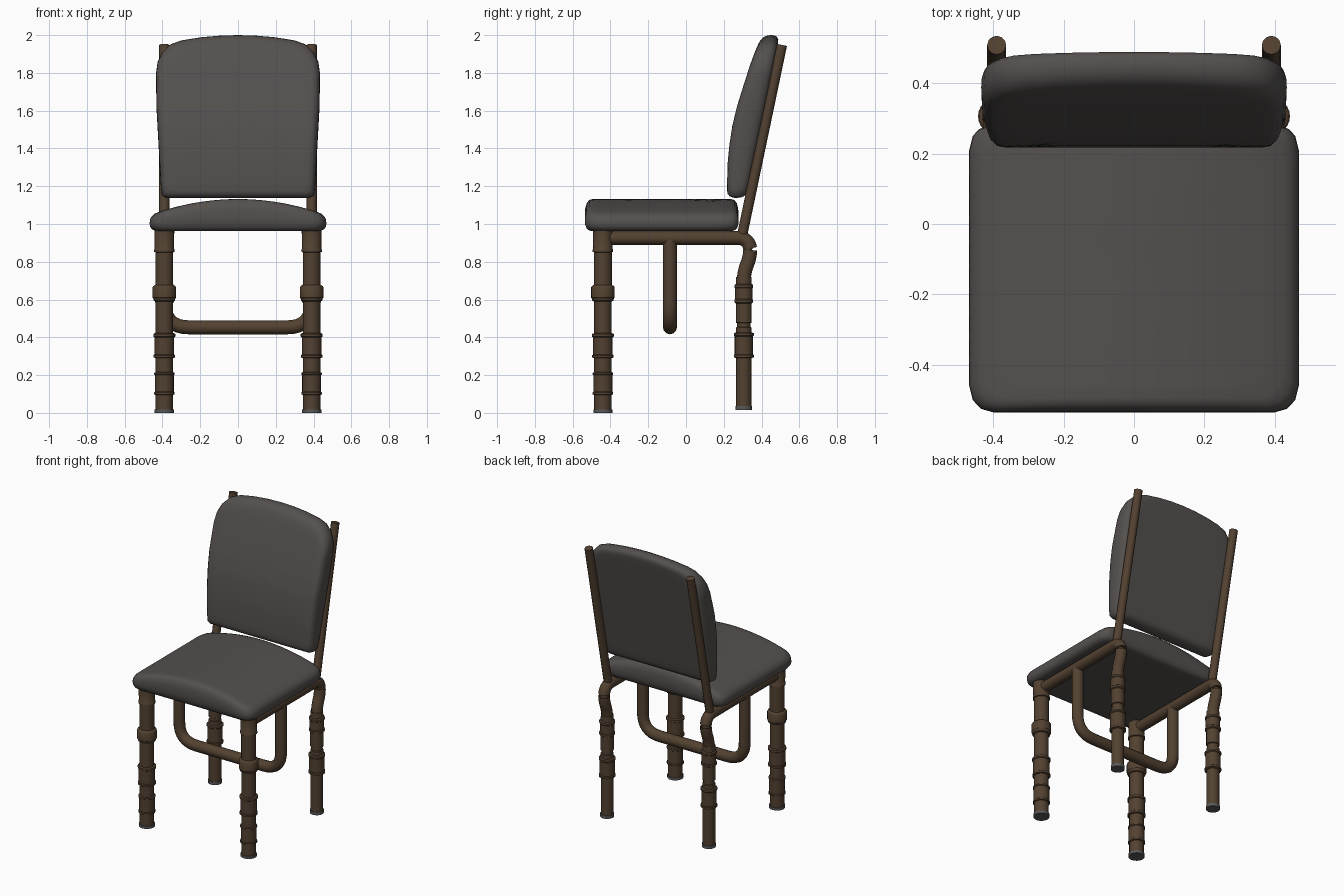
import bpy, bmesh, math
from mathutils import Vector

if "Cube" in bpy.data.objects:
    bpy.data.objects.remove(bpy.data.objects["Cube"])


def material(name, rgb):
    m = bpy.data.materials.new(name)
    m.diffuse_color = (*rgb, 1)
    m.use_nodes = True
    m.node_tree.nodes["Principled BSDF"].inputs["Base Color"].default_value = m.diffuse_color
    return m


BROWN = material("brown wood", (0.085, 0.053, 0.030))
FABRIC = material("grey fabric", (0.088, 0.080, 0.076))
FOOT = material("grey foot", (0.10, 0.10, 0.10))


def finish(ob, mat, angle=40):
    ob.data.materials.clear()
    ob.data.materials.append(mat)
    bpy.ops.object.select_all(action='DESELECT')
    ob.select_set(True)
    bpy.context.view_layer.objects.active = ob
    bpy.ops.object.shade_smooth_by_angle(angle=math.radians(angle))
    return ob


def mesh_object(name, bm, mat, angle=40):
    bmesh.ops.recalc_face_normals(bm, faces=bm.faces)
    me = bpy.data.meshes.new(name)
    bm.to_mesh(me)
    bm.free()
    ob = bpy.data.objects.new(name, me)
    bpy.context.collection.objects.link(ob)
    return finish(ob, mat, angle)


def skin(bm, rings):
    """Bridge closed rings of points and cap both ends."""
    rows = [[bm.verts.new(p) for p in r] for r in rings]
    n = len(rows[0])
    for a, b in zip(rows, rows[1:]):
        for i in range(n):
            j = (i + 1) % n
            bm.faces.new((a[i], a[j], b[j], b[i]))
    bm.faces.new(rows[0])
    bm.faces.new(rows[-1])


def turned(name, profile, x, y, mat, n=24):
    """Lathe a (radius, z) profile around a vertical axis."""
    bm = bmesh.new()
    skin(bm, [[(x + r * math.cos(2 * math.pi * i / n), y + r * math.sin(2 * math.pi * i / n), z)
               for i in range(n)] for r, z in profile])
    return mesh_object(name, bm, mat, 35)


def fillet(pts, radii, steps=8):
    """Round the inner corners of a path; radii are the cut-back lengths."""
    pts = [Vector(p) for p in pts]
    out = [pts[0]]
    for a, b, c, d in zip(pts, pts[1:], pts[2:], radii):
        p, q = b + (a - b).normalized() * d, b + (c - b).normalized() * d
        for k in range(steps + 1):
            t = k / steps
            out.append(p * (1 - t) ** 2 + b * 2 * t * (1 - t) * 1.0 + q * t * t)
    return out + [pts[-1]]


def tube(name, pts, r, mat=BROWN):
    cu = bpy.data.curves.new(name, 'CURVE')
    cu.dimensions = '3D'
    cu.bevel_depth, cu.bevel_resolution, cu.use_fill_caps = r, 4, True
    sp = cu.splines.new('POLY')
    sp.points.add(len(pts) - 1)
    for p, v in zip(sp.points, pts):
        p.co = (*v, 1)
    ob = bpy.data.objects.new(name, cu)
    bpy.context.collection.objects.link(ob)
    bpy.ops.object.select_all(action='DESELECT')
    ob.select_set(True)
    bpy.context.view_layer.objects.active = ob
    bpy.ops.object.convert(target='MESH')
    return finish(bpy.context.view_layer.objects.active, mat)


def cushion(name, outline, centre, place):
    """Pad from an outline: rings of (inset, depth 0..1) mapped by place(u, v, t)."""
    half = [(0.45, 0), (0.2, 0), (0.1, 0.0), (0.055, 0.03), (0.022, 0.13), (0.004, 0.3)]
    rings = [(1.0 - 0.02, 0), (0.8, 0), (0.62, 0)] + half + [(0, 0.48)]
    rings += [(s, 1 - t) for s, t in reversed(rings[:-1])]
    cu, cv = centre
    bm = bmesh.new()
    skin(bm, [[place(cu + (u - cu) * (1 - s), cv + (v - cv) * (1 - s), t) for u, v in outline]
              for s, t in rings])
    return mesh_object(name, bm, FABRIC, 60)


def dense(outline, n=6):
    """Add points along every long outline edge."""
    out = []
    for i, p in enumerate(outline):
        q = outline[(i + 1) % len(outline)]
        k = n if math.dist(p, q) > 0.12 else 1
        out += [(p[0] + (q[0] - p[0]) * j / k, p[1] + (q[1] - p[1]) * j / k) for j in range(k)]
    return out


def lerp_table(table, z):
    for (z0, y0), (z1, y1) in zip(table, table[1:]):
        if z <= z1:
            return y0 + (y1 - y0) * max(0, (z - z0) / (z1 - z0))
    return table[-1][1]


# Seat: rounded square with a crown across its width
right = [(0.40, -0.535), (0.435, -0.525), (0.458, -0.50), (0.468, -0.46),
         (0.468, 0.21), (0.458, 0.25), (0.44, 0.27), (0.41, 0.278)]
plan = dense(right + [(-x, y) for x, y in reversed(right)], 10)


def place_seat(x, y, t):
    top = 1.132 - 0.078 * (x / 0.45) ** 2
    return (x, y, 0.962 + (top - 0.962) * t)


cushion("seat", plan, (0, -0.128), place_seat)

# Backrest: arched pad, curved front, leaning back
right = [(0.38, 1.138), (0.402, 1.15), (0.408, 1.19), (0.432, 1.62), (0.434, 1.80), (0.425, 1.86),
         (0.40, 1.91), (0.36, 1.95), (0.30, 1.972), (0.20, 1.988), (0.10, 1.997), (0, 2.0)]
shape = dense(right + [(-x, z) for x, z in reversed(right[:-1])], 10)
FRONT = [(1.138, 0.216), (1.32, 0.22), (1.42, 0.23), (1.52, 0.245), (1.63, 0.272), (1.745, 0.308),
         (1.85, 0.342), (1.925, 0.37), (2.0, 0.405)]


def place_back(x, z, t):
    f = lerp_table(FRONT, z)
    b = 0.32 + (z - 1.14) * 0.205
    return (x, f + (b - f) * t, z)


cushion("backrest", shape, (0, 1.57), place_back)

# Turned profiles (radius, z), with raised collars and beads
FRONT_LEG = [(0.046, 0.012), (0.046, 0.095), (0.054, 0.098), (0.054, 0.108), (0.050, 0.112), (0.050, 0.20),
             (0.054, 0.203), (0.054, 0.212), (0.046, 0.216), (0.046, 0.29), (0.057, 0.293), (0.057, 0.305),
             (0.052, 0.309), (0.052, 0.40), (0.058, 0.404), (0.058, 0.418), (0.046, 0.422), (0.046, 0.59),
             (0.056, 0.594), (0.058, 0.605), (0.062, 0.61), (0.062, 0.665), (0.058, 0.672), (0.047, 0.678),
             (0.047, 0.85), (0.054, 0.853), (0.054, 0.865), (0.051, 0.87), (0.053, 0.975)]
BACK_LEG = [(0.040, 0.035), (0.040, 0.29), (0.053, 0.294), (0.053, 0.306), (0.048, 0.31), (0.048, 0.405),
            (0.053, 0.41), (0.053, 0.422), (0.041, 0.426), (0.041, 0.452), (0.036, 0.455), (0.036, 0.475),
            (0.042, 0.478), (0.042, 0.58), (0.050, 0.585), (0.050, 0.598), (0.046, 0.602), (0.046, 0.66),
            (0.050, 0.664), (0.050, 0.677), (0.041, 0.682), (0.040, 0.72)]

for side, sx in (("left", -0.39), ("right", 0.39)):
    turned(f"front_leg_{side}", FRONT_LEG, sx, -0.44, BROWN)
    turned(f"front_foot_{side}", [(0.051, 0), (0.051, 0.018)], sx, -0.44, FOOT)
    turned(f"back_leg_{side}", BACK_LEG, sx, 0.306, BROWN)
    turned(f"back_foot_{side}", [(0.044, 0.015), (0.044, 0.036)], sx, 0.306, FOOT)
    # Side rail bending down into the back leg
    path = [(sx, -0.44, 0.926), (sx, 0.340, 0.926), (sx, 0.340, 0.83), (sx, 0.306, 0.74), (sx, 0.306, 0.66)]
    tube(f"side_rail_{side}", fillet(path, [0.07, 0.04, 0.045]), 0.037)
    # Back post
    tube(f"back_post_{side}", [(sx, 0.295, 0.93), (sx, 0.508, 1.948)], 0.027)

# U-shaped stretcher hanging from the rails
path = [(-0.39, -0.085, 0.92), (-0.39, -0.085, 0.453), (0.39, -0.085, 0.453), (0.39, -0.085, 0.92)]
tube("stretcher", fillet(path, [0.13, 0.13]), 0.037)
